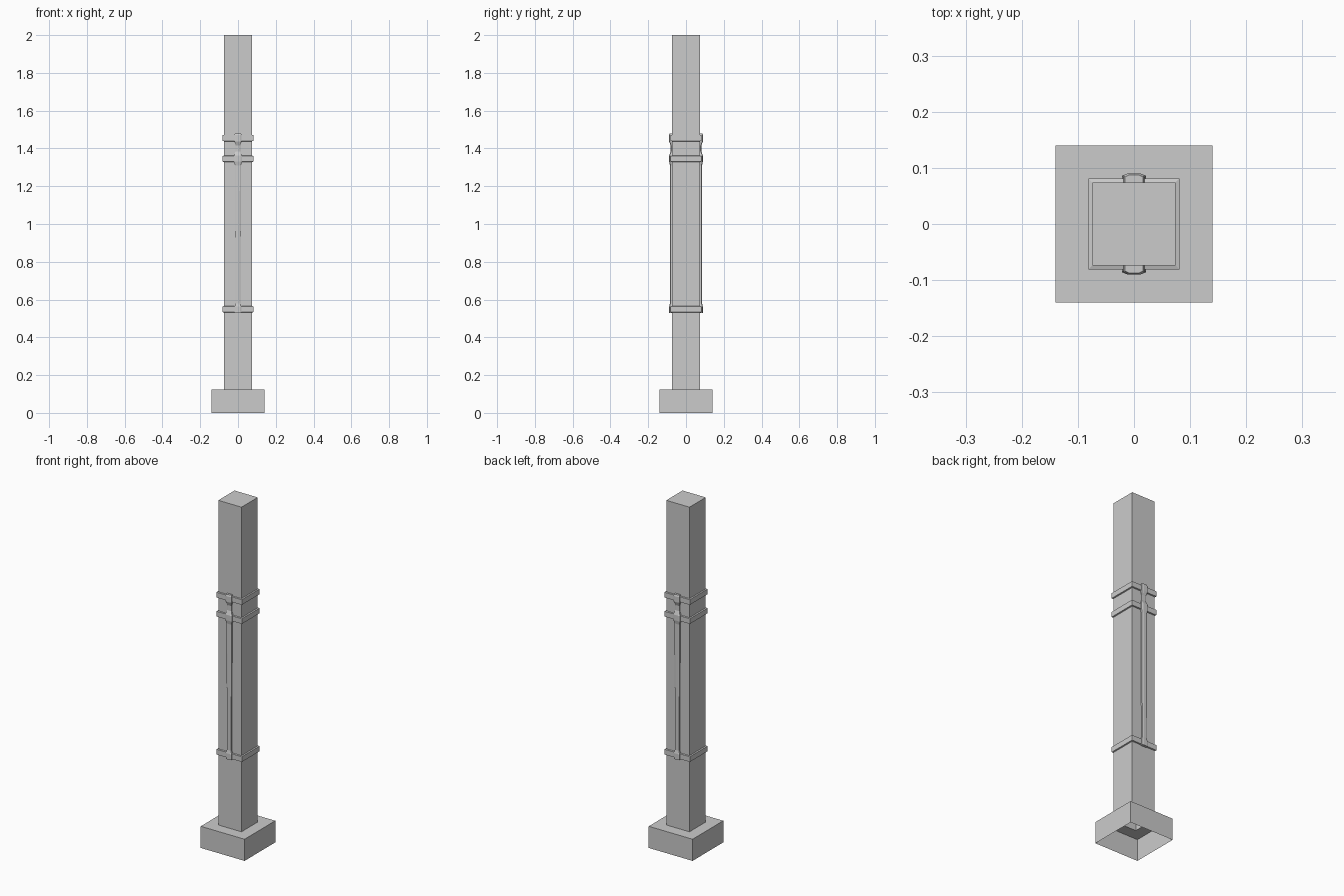
import bpy, bmesh

if "Cube" in bpy.data.objects:
    bpy.data.objects.remove(bpy.data.objects["Cube"])


def make_object(name, verts, faces):
    mesh = bpy.data.meshes.new(name)
    mesh.from_pydata(verts, [], faces)
    bm = bmesh.new()
    bm.from_mesh(mesh)
    bmesh.ops.recalc_face_normals(bm, faces=bm.faces)
    bm.to_mesh(mesh)
    bm.free()
    ob = bpy.data.objects.new(name, mesh)
    bpy.context.collection.objects.link(ob)
    return ob


def square_loft(name, rings, cap_top=False):
    """Stack of square rings (half width, z) joined by walls."""
    verts, faces = [], []
    for h, z in rings:
        verts += [(-h, -h, z), (h, -h, z), (h, h, z), (-h, h, z)]
    for r in range(len(rings) - 1):
        for i in range(4):
            j = (i + 1) % 4
            faces.append((4*r + i, 4*r + j, 4*r + 4 + j, 4*r + 4 + i))
    if cap_top:
        n = len(verts)
        faces.append((n - 4, n - 3, n - 2, n - 1))
    return make_object(name, verts, faces)


# Hollow footing and square shaft, open underneath
square_loft("post", [(0.14, 0), (0.14, 0.125), (0.074, 0.125), (0.074, 2.0)], True)

# Raised bands around the shaft
for name, z in (("lower_band", 0.548), ("middle_band", 1.345), ("upper_band", 1.455)):
    square_loft(name, [(0.074, z - 0.017), (0.081, z - 0.015),
                       (0.081, z + 0.015), (0.074, z + 0.017)])

# Ornamental rod: (z, half width, outward position)
stations = [(0.528, 0.018, 0.089), (0.562, 0.018, 0.089), (0.580, 0.013, 0.085),
            (1.310, 0.016, 0.085), (1.330, 0.021, 0.089), (1.362, 0.021, 0.089),
            (1.385, 0.013, 0.081), (1.415, 0.013, 0.081), (1.438, 0.019, 0.090),
            (1.470, 0.019, 0.090), (1.480, 0.016, 0.087)]
for name, s in (("front_rod", -1), ("back_rod", 1)):
    verts, faces = [], []
    for z, w, y in stations:
        verts += [(-w, s*0.074, z), (-w, s*(y - 0.003), z), (-w*0.6, s*y, z),
                  (w*0.6, s*y, z), (w, s*(y - 0.003), z), (w, s*0.074, z)]
    for r in range(len(stations) - 1):
        for i in range(5):
            a = 6*r + i
            faces.append((a, a + 1, a + 7, a + 6))
    n = len(verts)
    faces += [tuple(range(6)), tuple(range(n - 6, n))]
    make_object(name, verts, faces)
